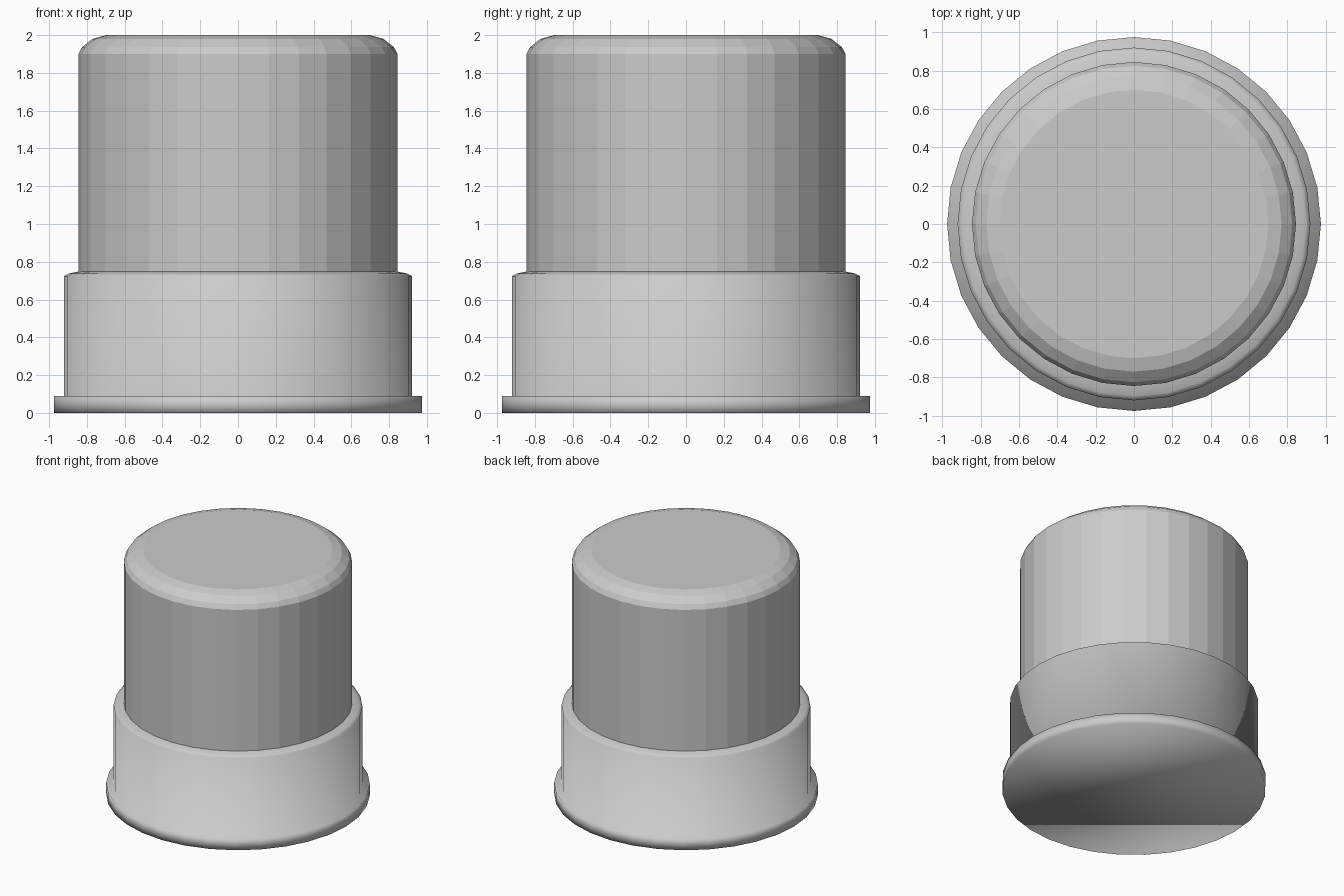
import bpy, bmesh
from math import sin, cos, pi

if "Cube" in bpy.data.objects:
    bpy.data.objects.remove(bpy.data.objects["Cube"])

SIDES = 32


def lathe(name, profile, smooth, cap_bottom=False, cap_top=False):
    """Revolve (radius, z) points, bottom to top, around the z axis."""
    bm = bmesh.new()
    rings = [[bm.verts.new((r * cos(2 * pi * i / SIDES), r * sin(2 * pi * i / SIDES), z))
              for i in range(SIDES)] for r, z in profile]
    for lo, hi in zip(rings, rings[1:]):
        for i in range(SIDES):
            j = (i + 1) % SIDES
            bm.faces.new((lo[i], lo[j], hi[j], hi[i]))
    if cap_bottom:
        bm.faces.new(rings[0][::-1])
    if cap_top:
        bm.faces.new(rings[-1])
    for f in bm.faces:
        f.smooth = smooth
    mesh = bpy.data.meshes.new(name)
    bm.to_mesh(mesh)
    bm.free()
    obj = bpy.data.objects.new(name, mesh)
    bpy.context.collection.objects.link(obj)
    return obj


# Smooth base: foot flange, collar wall and sloped shoulder
lathe("base_collar", [(0.975, 0.0), (0.975, 0.045), (0.975, 0.09), (0.92, 0.09),
                      (0.92, 0.725), (0.895, 0.738), (0.845, 0.748)],
      smooth=True, cap_bottom=True)

# Faceted upper cap with rounded top rim
lathe("upper_cap", [(0.845, 0.748), (0.845, 1.9), (0.825, 1.937),
                    (0.77, 1.98), (0.70, 2.0)],
      smooth=False, cap_top=True)
